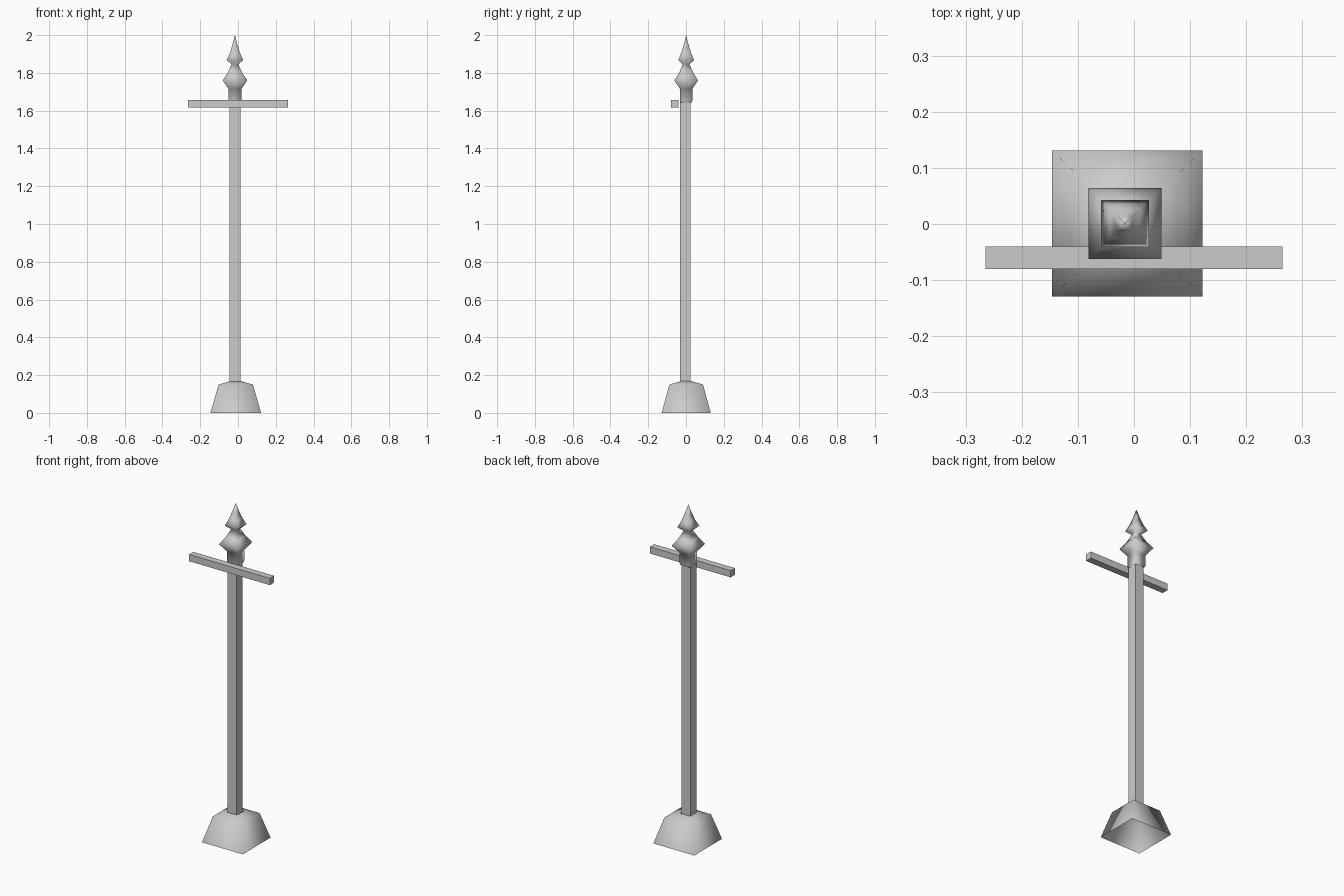
import bpy
import bmesh

if "Cube" in bpy.data.objects:
    bpy.data.objects.remove(bpy.data.objects["Cube"])


def square_lathe(name, profile, cx, cy, smooth=False):
    """Stack square rings (half x, half y, z); a zero half-width ends in a tip."""
    bm = bmesh.new()
    prev = None
    for hx, hy, z in profile:
        if hx == 0:
            tip = bm.verts.new((cx, cy, z))
            for i in range(4):
                bm.faces.new((prev[i], prev[(i + 1) % 4], tip))
            break
        ring = [bm.verts.new((cx + sx * hx, cy + sy * hy, z))
                for sx, sy in ((-1, -1), (1, -1), (1, 1), (-1, 1))]
        if prev:
            for i in range(4):
                j = (i + 1) % 4
                bm.faces.new((prev[i], prev[j], ring[j], ring[i]))
        prev = ring
    for f in bm.faces:
        f.smooth = smooth
    mesh = bpy.data.meshes.new(name)
    bm.to_mesh(mesh)
    bm.free()
    obj = bpy.data.objects.new(name, mesh)
    bpy.context.collection.objects.link(obj)
    return obj


# Flared foot, open underneath
square_lathe("base", [(0.134, 0.130, 0), (0.091, 0.089, 0.15),
                      (0.029, 0.028, 0.168)], -0.012, 0.001, smooth=True)

# Long square post
square_lathe("post", [(0.029, 0.028, 0.160), (0.029, 0.028, 1.65)], -0.017, -0.003)

# Collar, lower bulb and pointed spear tip
finial = [(0.031, 1.643), (0.034, 1.655), (0.034, 1.715), (0.065, 1.76),
          (0.039, 1.80), (0.018, 1.845), (0.043, 1.868),
          (0.027, 1.905), (0.013, 1.95), (0, 2.0)]
square_lathe("finial", [(h, h * 0.97, z) for h, z in finial],
             -0.016, 0.001, smooth=True)

# Crossbar in front of the post
bpy.ops.mesh.primitive_cube_add(size=1, location=(0, -0.06, 1.637))
bar = bpy.context.object
bar.name = "crossbar"
bar.scale = (0.53, 0.04, 0.04)
